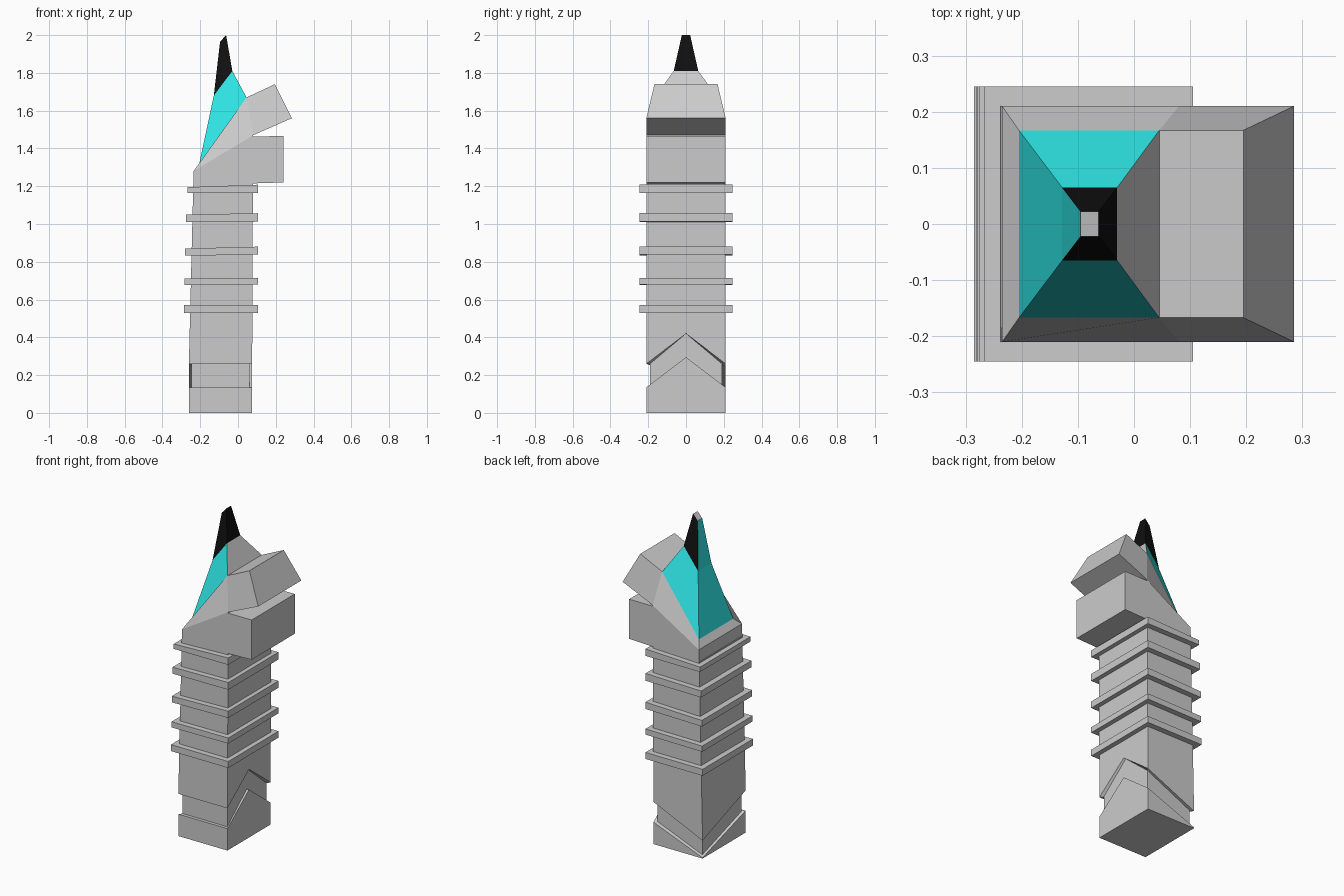
import bpy, bmesh

if "Cube" in bpy.data.objects:
    bpy.data.objects.remove(bpy.data.objects["Cube"])


def material(name, color):
    m = bpy.data.materials.new(name)
    m.diffuse_color = color
    m.use_nodes = True
    m.node_tree.nodes["Principled BSDF"].inputs["Base Color"].default_value = m.diffuse_color
    return m


cyan = material("cyan", (0.03, 0.82, 0.82, 1))
black = material("black", (0.005, 0.005, 0.005, 1))


def slab(left, right, y):
    """Four corners of a loop whose left and right ends have their own (x, z)."""
    (xl, zl), (xr, zr) = left, right
    return [(xl, -y, zl), (xr, -y, zr), (xr, y, zr), (xl, y, zl)]


def notch(xl, xr, y, low, peak, corner):
    """Five-point loop: level front, peaked right side, dipping back-left corner."""
    return [(xl, -y, low), (xr, -y, low), (xr, 0, peak), (xr, y, low), (xl, y, corner)]


def loft(name, loops, paint=None, caps=(True, True)):
    """Skin successive loops; paint(normal) picks a material or None."""
    bm = bmesh.new()
    rows = [[bm.verts.new(p) for p in loop] for loop in loops]
    n = len(rows[0])
    for a, b in zip(rows, rows[1:]):
        for i in range(n):
            j = (i + 1) % n
            bm.faces.new((a[i], a[j], b[j], b[i]))
    if caps[0]:
        bm.faces.new(rows[0][::-1])
    if caps[1]:
        bm.faces.new(rows[-1])
    bm.normal_update()
    mesh = bpy.data.meshes.new(name)
    obj = bpy.data.objects.new(name, mesh)
    bpy.context.collection.objects.link(obj)
    if paint:
        slots = [None, cyan, black]
        for m in slots:
            mesh.materials.append(m)
        for f in bm.faces:
            f.material_index = slots.index(paint(f.normal))
    bm.to_mesh(mesh)
    bm.free()
    return obj


# Pillar with the chevron groove near its foot
XL, XR, Y = -0.26, 0.075, 0.21
loft("pillar", [
    notch(XL, XR, Y, 0, 0, 0),
    notch(XL, XR, Y, 0.135, 0.295, 0.005),
    notch(-0.245, 0.06, 0.19, 0.135, 0.295, 0.012),
    notch(-0.245, 0.06, 0.19, 0.26, 0.42, 0.117),
    notch(XL, XR, Y, 0.26, 0.42, 0.11),
    [(-0.235, -Y, 1.28), (0.08, -Y, 1.47), (0.08, 0, 1.47), (0.08, Y, 1.47), (-0.235, Y, 1.28)],
])

# Collar rings: left x, left bottom/top z, right bottom/top z
rings = [(-0.285, 0.53, 0.57, 0.53, 0.57),
         (-0.282, 0.677, 0.712, 0.68, 0.715),
         (-0.28, 0.832, 0.87, 0.838, 0.88),
         (-0.275, 1.01, 1.05, 1.012, 1.057),
         (-0.267, 1.165, 1.195, 1.165, 1.208)]
for i, (x, lb, lt, rb, rt) in enumerate(rings):
    loft(f"ring_{i + 1}", [slab((x, lb), (0.105, rb), 0.245),
                           slab((x, lt), (0.105, rt), 0.245)])

# Lower jaw block
loft("lower_jaw", [slab((-0.238, 1.205), (0.24, 1.22), 0.21),
                   slab((0.07, 1.464), (0.24, 1.465), 0.21)])

# Head: sloping brow behind, upper jaw in front
brow_low, brow_high = (0.08, 1.47), (0.045, 1.67)
loft("brow", [slab((-0.235, 1.28), brow_low, 0.21),
              slab((-0.205, 1.32), brow_high, 0.167)], caps=(False, False))
loft("upper_jaw", [slab(brow_low, (0.285, 1.56), 0.21),
                   slab(brow_high, (0.195, 1.74), 0.167)])

# Crest with grey front, and its dark tip with a cyan rear
crest_top = slab((-0.128, 1.68), (-0.03, 1.81), 0.065)
loft("crest", [slab((-0.205, 1.32), brow_high, 0.167), crest_top],
     lambda n: None if n.x > 0.5 else cyan, caps=(False, False))
loft("crest_tip", [crest_top, slab((-0.095, 1.965), (-0.063, 2.0), 0.022)],
     lambda n: cyan if n.x < -0.8 else (None if n.z > 0.6 else black),
     caps=(False, True))
